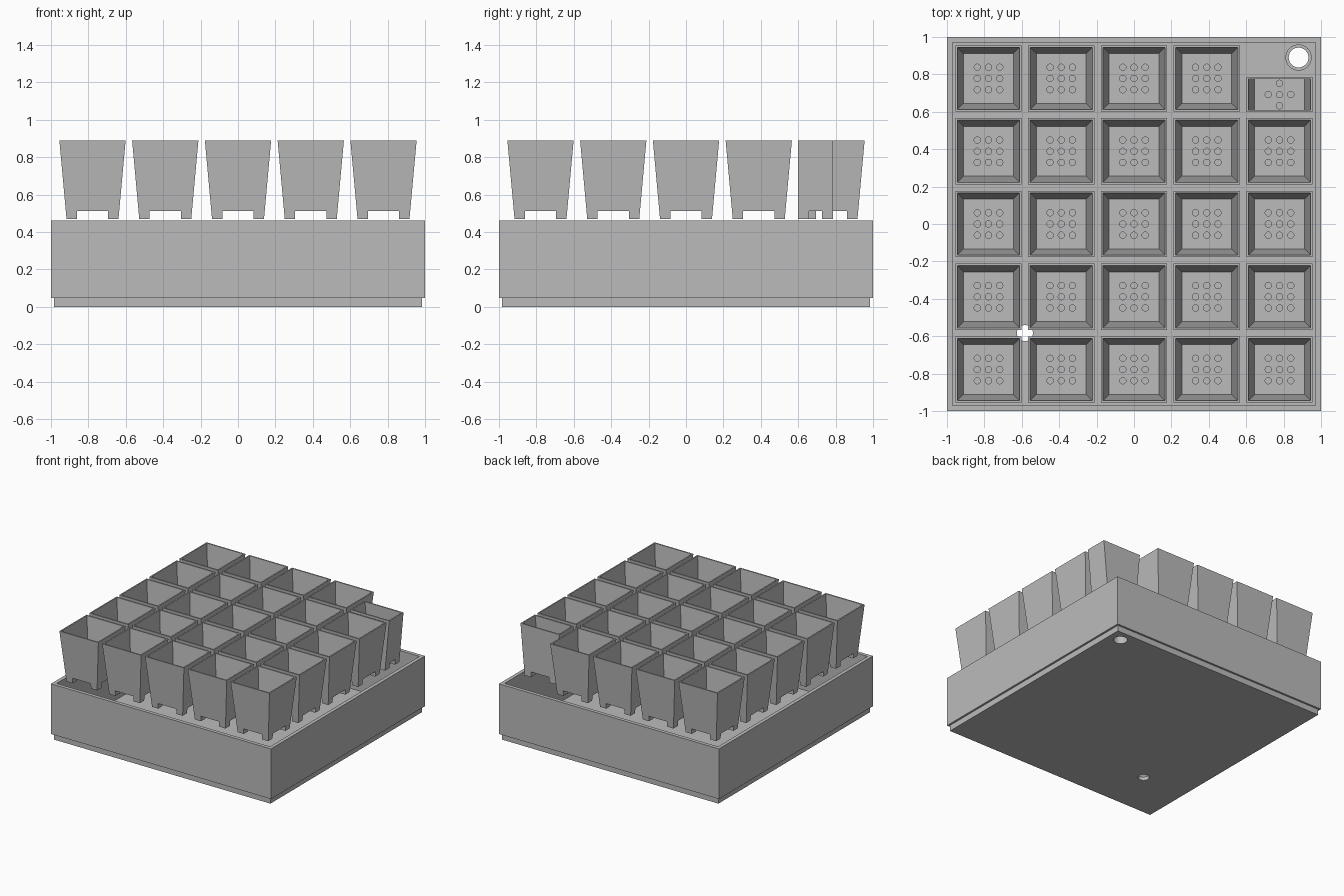
import bpy, bmesh, math

if "Cube" in bpy.data.objects:
    bpy.data.objects.remove(bpy.data.objects["Cube"], do_unlink=True)

GREY = bpy.data.materials.new("grey_plastic")
GREY.use_nodes = True
GREY.diffuse_color = (0.5, 0.5, 0.5, 1)
GREY.node_tree.nodes["Principled BSDF"].inputs["Base Color"].default_value = (0.5, 0.5, 0.5, 1)


def rect(hx, hy, z):
    return [(-hx, -hy, z), (hx, -hy, z), (hx, hy, z), (-hx, hy, z)]


def circle(r, z, x=0, y=0, n=32):
    return [(x + r * math.cos(math.tau * i / n), y + r * math.sin(math.tau * i / n), z)
            for i in range(n)]


def skin(bm, rings, loop=False):
    """Join successive rings with quads; cap the ends, or close them up as a loop."""
    vs = [[bm.verts.new(p) for p in ring] for ring in rings]
    n = len(vs[0])
    pairs = list(zip(vs, vs[1:])) + ([(vs[-1], vs[0])] if loop else [])
    for a, b in pairs:
        for i in range(n):
            j = (i + 1) % n
            bm.faces.new((a[i], a[j], b[j], b[i]))
    if not loop:
        bm.faces.new(vs[0][::-1])
        bm.faces.new(vs[-1])


def make(name, solids, loop=False):
    bm = bmesh.new()
    for rings in solids:
        skin(bm, rings, loop)
    bmesh.ops.recalc_face_normals(bm, faces=bm.faces)
    me = bpy.data.meshes.new(name)
    bm.to_mesh(me)
    bm.free()
    me.materials.append(GREY)
    ob = bpy.data.objects.new(name, me)
    bpy.context.collection.objects.link(ob)
    return ob


def cut(ob, *cutters):
    """Subtract the cutters, bake the result, and remove the cutters."""
    for c in cutters:
        c.hide_render = True
        mod = ob.modifiers.new("cut", 'BOOLEAN')
        mod.operation, mod.solver, mod.object = 'DIFFERENCE', 'EXACT', c
    graph = bpy.context.evaluated_depsgraph_get()
    baked = bpy.data.meshes.new_from_object(ob.evaluated_get(graph))
    ob.modifiers.clear()
    ob.data = baked
    for c in cutters:
        bpy.data.objects.remove(c, do_unlink=True)


def smooth(ob):
    bpy.ops.object.select_all(action='DESELECT')
    ob.select_set(True)
    bpy.context.view_layer.objects.active = ob
    bpy.ops.object.shade_smooth_by_angle(angle=math.radians(30))


# Tray: a deep open box on a slightly inset foot, with two round drains
FLOOR = 0.03
PITCH = 0.389
PIPE = (0.88, 0.89)
DRAIN = (-1.5 * PITCH, -1.5 * PITCH)
tray_profile = [(0.984, 0), (0.984, 0.048), (1, 0.048), (1, 0.46), (0.97, 0.46), (0.97, FLOOR)]
tray = make("tray", [[rect(w, w, z) for w, z in tray_profile]])
cut(tray, make("drain_cutter", [
    [circle(0.053, -0.1, *PIPE), circle(0.053, 0.2, *PIPE)],
    [circle(0.043, -0.1, *DRAIN), circle(0.043, 0.2, *DRAIN)]]))
smooth(tray)

# Overflow pipe standing over the corner drain
PIPE_TOP = 0.3
pipe = make("overflow_pipe", [[circle(r, z, *PIPE) for r, z in
            ((0.07, FLOOR), (0.07, PIPE_TOP), (0.053, PIPE_TOP), (0.053, FLOOR))]], loop=True)
smooth(pipe)

# Pots: tapered cups on four corner legs, with drain holes in the floor
LOW, HIGH, LEG, WALL = 0.47, 0.888, 0.043, 0.011


def make_pot(name, bottom, top, notch, holes):
    (bx, by), (tx, ty) = bottom, top
    z_in = LOW + LEG + 0.015
    t = (z_in - LOW) / (HIGH - LOW)
    ix, iy = bx + (tx - bx) * t - WALL, by + (ty - by) * t - WALL
    pot = make(name, [[rect(bx, by, LOW), rect(tx, ty, HIGH),
                       rect(tx - WALL, ty - WALL, HIGH), rect(ix, iy, z_in)]])
    slots = [make("slot_cutter", [[rect(hx, hy, LOW - 0.1), rect(hx, hy, LOW + LEG)]])
             for hx, hy in ((notch[0], 0.5), (0.5, notch[1]))]
    drill = make("hole_cutter", [[circle(0.017, LOW - 0.05, x, y, 16),
                                  circle(0.017, z_in + 0.05, x, y, 16)] for x, y in holes])
    cut(pot, *slots, drill)
    smooth(pot)
    return pot


STEP = 0.06
grid = [(STEP * i, STEP * j) for i in (-1, 0, 1) for j in (-1, 0, 1)]
plus = [(x, y) for x, y in grid if x * y == 0]

pot = make_pot("pot", (0.139, 0.139), (0.177, 0.177), (0.083, 0.083), grid)
for row in range(-2, 3):
    for col in range(-2, 3):
        if (row, col) == (2, 2):
            continue
        ob = pot if (row, col) == (-2, -2) else pot.copy()
        if ob is not pot:
            bpy.context.collection.objects.link(ob)
        ob.name = f"pot_row{row + 3}_column{col + 3}"
        ob.location = (col * PITCH, row * PITCH, 0)

# Narrow pot with upright front and back, leaving room for the pipe
narrow = make_pot("narrow_pot", (0.139, 0.093), (0.177, 0.093), (0.083, 0.035), plus)
narrow.location = (2 * PITCH, 0.692, 0)
